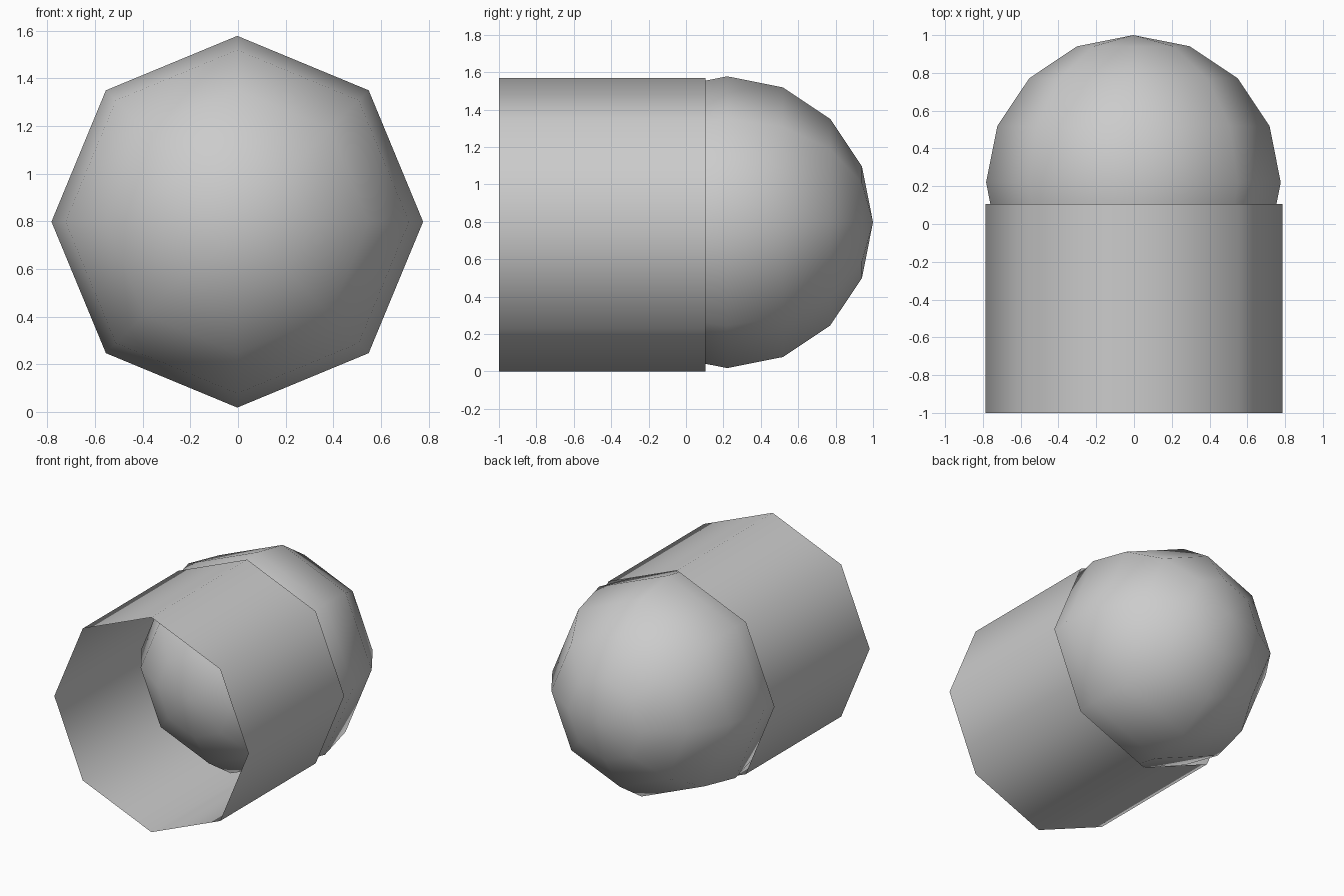
import bpy
from math import radians

if "Cube" in bpy.data.objects:
    bpy.data.objects.remove(bpy.data.objects["Cube"])

SIDES = 8
AXIS_TO_Y = (radians(-90), 0, 0)   # turn local z to point along +y


def finish(name):
    obj = bpy.context.object
    obj.name = name
    bpy.ops.object.transform_apply(location=False, rotation=True, scale=True)
    bpy.ops.object.shade_smooth()
    return obj


# Open eight-sided tube, one corner straight up
y0, y1, r = -1.0, 0.105, 0.785
bpy.ops.mesh.primitive_cylinder_add(
    vertices=SIDES, radius=r, depth=y1 - y0, end_fill_type='NOTHING',
    location=(0, (y0 + y1) / 2, r), rotation=AXIS_TO_Y)
finish("casing_tube")

# Low-poly ball seated in the back end, poles along y
bpy.ops.mesh.primitive_uv_sphere_add(
    segments=SIDES, ring_count=SIDES, radius=0.78,
    location=(-0.003, 0.22, 0.798), rotation=AXIS_TO_Y)
finish("round_nose")
